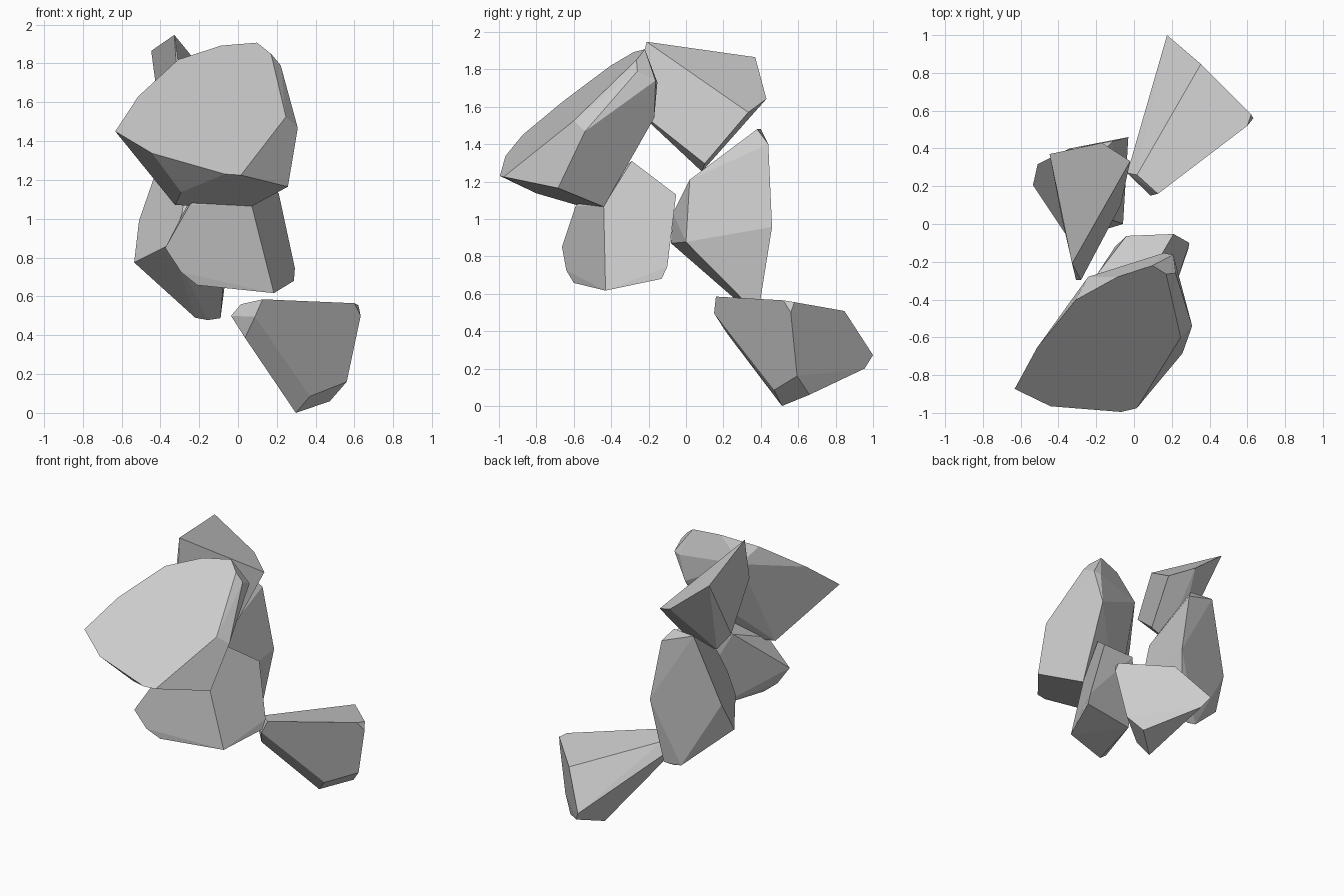
import bpy, bmesh, math

stone = bpy.data.materials.new("light grey stone")
stone.diffuse_color = (0.6, 0.6, 0.6, 1)


def rock(name, corners):
    """Faceted convex rock wrapped around a few corner points."""
    bm = bmesh.new()
    for c in corners:
        bm.verts.new(c)
    res = bmesh.ops.convex_hull(bm, input=bm.verts)
    loose = {v for v in res["geom_interior"] + res["geom_unused"]
             if isinstance(v, bmesh.types.BMVert)}
    bmesh.ops.delete(bm, geom=list(loose), context='VERTS')
    # merge nearly flat neighbouring triangles into clean facets
    bmesh.ops.dissolve_limit(bm, angle_limit=math.radians(5),
                             verts=bm.verts, edges=bm.edges)
    bmesh.ops.recalc_face_normals(bm, faces=bm.faces)
    mesh = bpy.data.meshes.new(name)
    bm.to_mesh(mesh)
    bm.free()
    mesh.materials.append(stone)
    bpy.context.collection.objects.link(bpy.data.objects.new(name, mesh))


# low rock at the back right, standing on the ground
rock("base_rock", [
    (.127, .16, .585), (.087, .15, .495), (.6, .52, .565), (.62, .58, .555),
    (.632, .56, .5), (.354, .847, .508), (.175, 1, .272), (.22, .955, .2),
    (.37, .471, .085), (.56, .594, .16), (.473, .66, .06), (.298, .513, 0),
    (.016, .26, .56), (-.036, .27, .5), (.036, .22, .387)])

# tall rock in the middle
rock("middle_rock", [
    (-.535, .206, .775), (-.51, .317, .99), (-.34, .4, 1.48),
    (-.17, .38, 1.48), (-.11, .44, 1.4), (-.03, .46, .957),
    (-.09, .385, .488), (-.155, .37, .478), (-.22, .37, .49),
    (-.058, 0, .877), (-.345, -.08, .87), (-.288, -.07, 1.03),
    (-.115, .02, 1.21), (-.265, .02, 1.21)])

# blocky rock below the big front one
rock("lower_front_rock", [
    (-.375, -.663, .85), (-.293, -.64, .725), (-.21, -.6, .658),
    (.185, -.43, .617), (.288, -.13, .68), (.293, -.1, .745),
    (.21, -.053, 1.13), (-.04, -.063, 1.13), (.07, -.29, 1.31),
    (-.195, -.265, 1.2), (-.25, -.59, 1.07), (.07, -.44, 1.07),
    (-.1, -.12, .95), (-.12, -.2, .68)])

# big leaning slab at the top front
rock("top_front_rock", [
    (-.632, -.873, 1.45), (-.514, -.656, 1.63), (-.308, -.402, 1.82),
    (-.087, -.28, 1.892), (.098, -.22, 1.907), (.17, -.265, 1.85),
    (.22, -.26, 1.79), (.308, -.54, 1.468), (.257, -.684, 1.165),
    (.247, -.6, 1.525), (.015, -.975, 1.225), (-.067, -.995, 1.23),
    (-.442, -.965, 1.337), (-.293, -.8, 1.137), (-.324, -.57, 1.07),
    (-.247, -.55, 1.067), (.072, -.44, 1.065), (.159, -.153, 1.73),
    (.208, -.163, 1.74), (.127, -.17, 1.54), (-.243, -.28, 1.72)])

# rock at the top back
rock("top_back_rock", [
    (-.328, -.21, 1.947), (-.447, .37, 1.865), (-.17, .43, 1.642),
    (-.02, .333, 1.57), (-.28, -.296, 1.61), (-.307, -.296, 1.63),
    (-.38, .02, 1.36), (-.31, .085, 1.255), (-.2, .085, 1.253),
    (-.07, .1, 1.296)])
